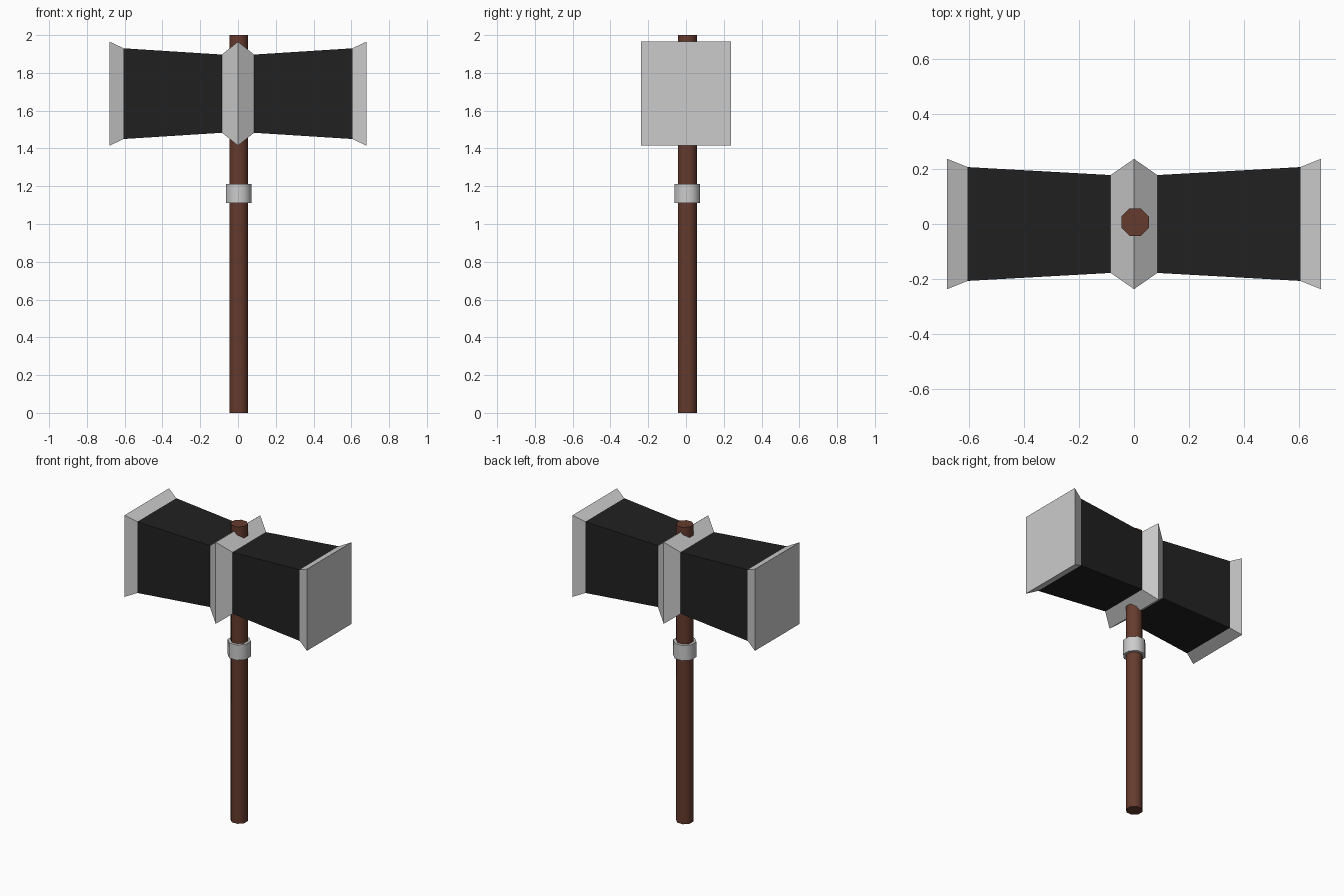
import bpy, bmesh
from math import pi, cos, radians

if "Cube" in bpy.data.objects:
    bpy.data.objects.remove(bpy.data.objects["Cube"])

HEAD_Z = 1.69
SHAFT = (0.004, 0.007)


def material(name, color):
    m = bpy.data.materials.new(name)
    m.diffuse_color = (*color, 1)
    m.use_nodes = True
    m.node_tree.nodes["Principled BSDF"].inputs["Base Color"].default_value = m.diffuse_color
    return m


def head_section(name, rings, cap_end=False, mat=None):
    """Loft rectangles (x, half_y, half_z) along x."""
    bm = bmesh.new()
    loops = [[bm.verts.new((x, sy * hy, HEAD_Z + sz * hz))
              for sy, sz in ((-1, -1), (1, -1), (1, 1), (-1, 1))]
             for x, hy, hz in rings]
    for a, b in zip(loops, loops[1:]):
        for i in range(4):
            j = (i + 1) % 4
            bm.faces.new((a[i], a[j], b[j], b[i]))
    if cap_end:
        bm.faces.new(loops[-1])
    bmesh.ops.recalc_face_normals(bm, faces=bm.faces)
    # point the normals away from the head axis
    f = bm.faces[0] if not hasattr(bm.faces, "ensure_lookup_table") else None
    bm.faces.ensure_lookup_table()
    f = bm.faces[0]
    c = f.calc_center_median()
    if f.normal.y * c.y + f.normal.z * (c.z - HEAD_Z) < 0:
        bmesh.ops.reverse_faces(bm, faces=bm.faces)
    me = bpy.data.meshes.new(name)
    bm.to_mesh(me)
    bm.free()
    ob = bpy.data.objects.new(name, me)
    bpy.context.collection.objects.link(ob)
    if mat:
        me.materials.append(mat)
    return ob


def octagon_rod(name, apothem, z0, z1, mat=None):
    """Smooth eight-sided rod with flats facing the axes."""
    bpy.ops.mesh.primitive_cylinder_add(
        vertices=8, radius=apothem / cos(pi / 8), depth=z1 - z0,
        location=(*SHAFT, (z0 + z1) / 2), rotation=(0, 0, pi / 8))
    ob = bpy.context.object
    ob.name = name
    bpy.ops.object.shade_smooth_by_angle(angle=radians(60))
    if mat:
        ob.data.materials.append(mat)
    return ob


wood = material("wood", (0.13, 0.043, 0.027))
iron = material("dark_iron", (0.015, 0.015, 0.015))

# Shaft and collar
octagon_rod("shaft", 0.05, 0, 2, wood)
octagon_rod("collar", 0.067, 1.11, 1.213)

# Head: ridged centre band, flared blocks, flared striking caps
neck, ridge = (0.178, 0.207), (0.237, 0.275)
rim = (0.207, 0.24)
head_section("centre_band", [(-0.085, *neck), (0, *ridge), (0.085, *neck)])
for side, s in (("right", 1), ("left", -1)):
    head_section(side + "_block", [(s * 0.085, *neck), (s * 0.605, *rim)], mat=iron)
    head_section(side + "_cap", [(s * 0.605, *rim), (s * 0.68, *ridge)], cap_end=True)
